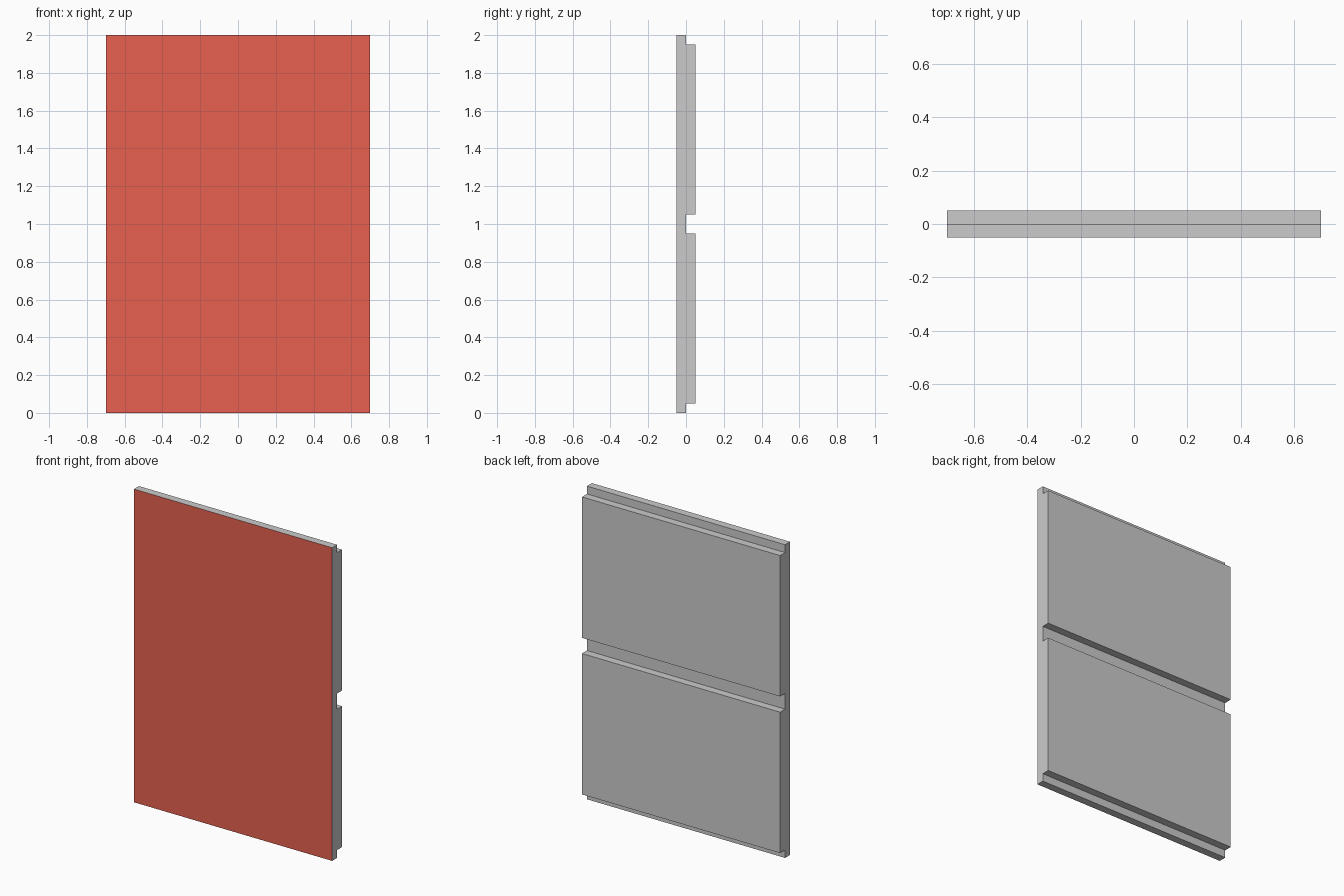
import bpy, bmesh

if "Cube" in bpy.data.objects:
    bpy.data.objects.remove(bpy.data.objects["Cube"])

HALF_WIDTH = 0.7

# Side profile (y, z): flat front, two raised back fields with a groove between
profile = [(-0.05, 0.0), (0.0, 0.0)]
for low, high in ((0.05, 0.95), (1.05, 1.95)):
    profile += [(0.0, low), (0.05, low), (0.05, high), (0.0, high)]
profile += [(0.0, 2.0), (-0.05, 2.0)]

# Extrude the profile across the width
bm = bmesh.new()
side = bm.faces.new([bm.verts.new((-HALF_WIDTH, y, z)) for y, z in profile])
ext = bmesh.ops.extrude_face_region(bm, geom=[side], use_keep_orig=True)
moved = [g for g in ext["geom"] if isinstance(g, bmesh.types.BMVert)]
bmesh.ops.translate(bm, verts=moved, vec=(2 * HALF_WIDTH, 0, 0))
bmesh.ops.recalc_face_normals(bm, faces=bm.faces)

# Painted front face, plain elsewhere
for face in bm.faces:
    face.material_index = 1 if face.normal.y < -0.9 else 0

mesh = bpy.data.meshes.new("wall_panel")
bm.to_mesh(mesh)
bm.free()

plain = bpy.data.materials.new("plain_grey")
plain.diffuse_color = (0.8, 0.8, 0.8, 1)
plain.use_nodes = True
plain.node_tree.nodes["Principled BSDF"].inputs["Base Color"].default_value = plain.diffuse_color
paint = bpy.data.materials.new("red_paint")
paint.diffuse_color = (0.8, 0.12, 0.08, 1)
paint.use_nodes = True
paint.node_tree.nodes["Principled BSDF"].inputs["Base Color"].default_value = paint.diffuse_color
mesh.materials.append(plain)
mesh.materials.append(paint)

panel = bpy.data.objects.new("wall_panel", mesh)
bpy.context.collection.objects.link(panel)
